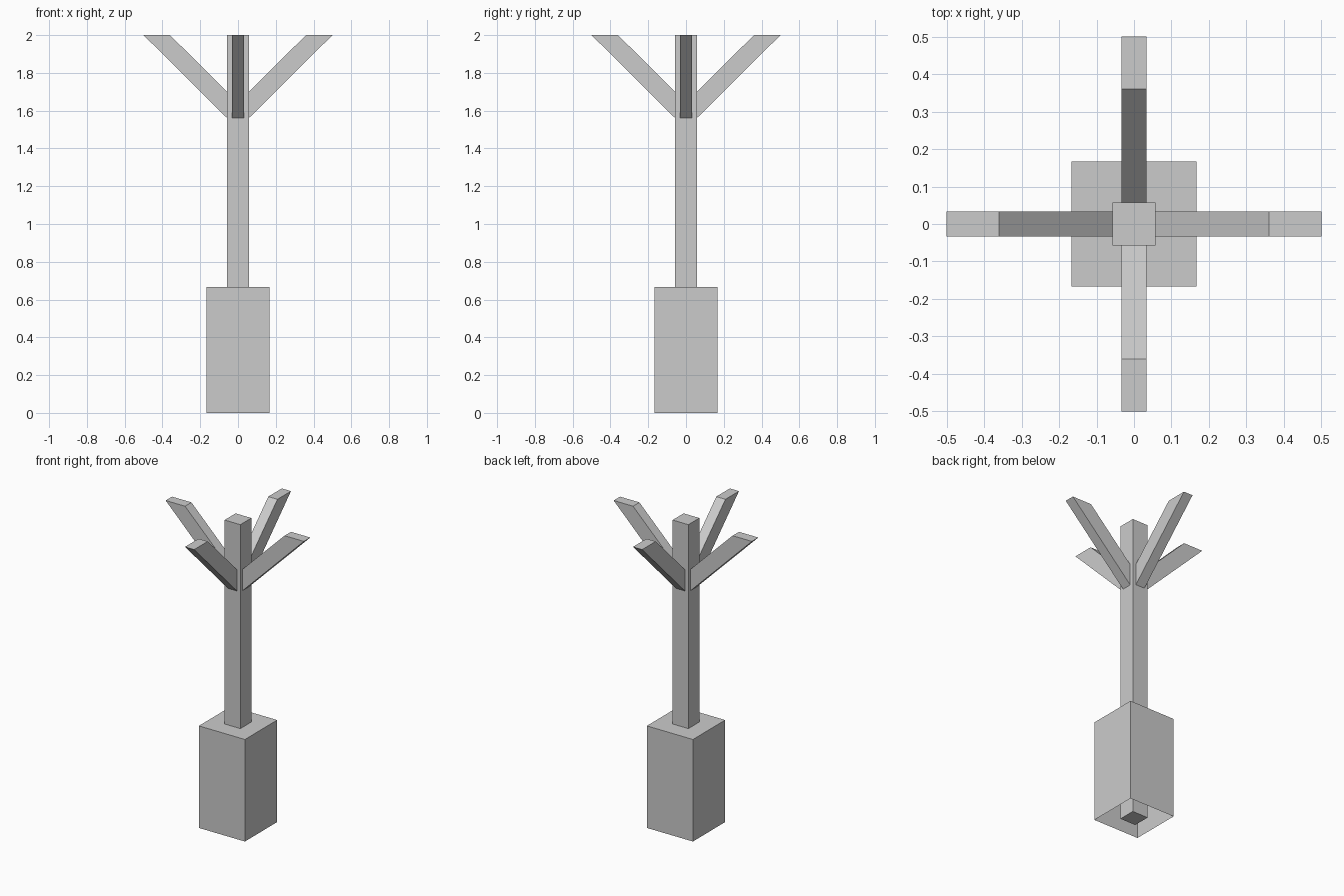
import bpy, bmesh
from math import pi
from mathutils import Matrix

cube = bpy.data.objects.get("Cube")
if cube:
    bpy.data.objects.remove(cube)

# One plain grey for every part
grey = bpy.data.materials.new("light grey")
grey.use_nodes = True
colour = (0.6, 0.6, 0.6, 1)
grey.diffuse_color = colour
grey.node_tree.nodes["Principled BSDF"].inputs["Base Color"].default_value = colour


def finish(name, bm):
    bmesh.ops.recalc_face_normals(bm, faces=bm.faces)
    mesh = bpy.data.meshes.new(name)
    bm.to_mesh(mesh)
    bm.free()
    mesh.materials.append(grey)
    obj = bpy.data.objects.new(name, mesh)
    bpy.context.collection.objects.link(obj)
    return obj


def square_post(name, width, height, open_bottom=False):
    bm = bmesh.new()
    bmesh.ops.create_cube(bm, size=1)
    bmesh.ops.scale(bm, vec=(width, width, height), verts=bm.verts)
    bmesh.ops.translate(bm, vec=(0, 0, height / 2), verts=bm.verts)
    bmesh.ops.recalc_face_normals(bm, faces=bm.faces)
    if open_bottom:
        bottom = [f for f in bm.faces if f.normal.z < -0.9]
        bmesh.ops.delete(bm, geom=bottom, context='FACES_ONLY')
    return finish(name, bm)


def branch(name, angle):
    # Slanted side profile, extruded to the branch width
    bm = bmesh.new()
    profile = [(0.057, 1.56), (0.5, 2), (0.36, 2), (0.057, 1.7)]
    side = bm.faces.new([bm.verts.new((x, -0.033, z)) for x, z in profile])
    extruded = bmesh.ops.extrude_face_region(bm, geom=[side])["geom"]
    moved = [v for v in extruded if isinstance(v, bmesh.types.BMVert)]
    bmesh.ops.translate(bm, vec=(0, 0.066, 0), verts=moved)
    bmesh.ops.rotate(bm, matrix=Matrix.Rotation(angle, 3, 'Z'), verts=bm.verts)
    return finish(name, bm)


# Hollow base, with the trunk running through it to the ground
square_post("base", 0.333, 0.667, open_bottom=True)
square_post("trunk", 0.114, 2)

# Four branches around the trunk
for i, label in enumerate(("left", "back", "right", "front")):
    branch(label + "_branch", i * pi / 2)
